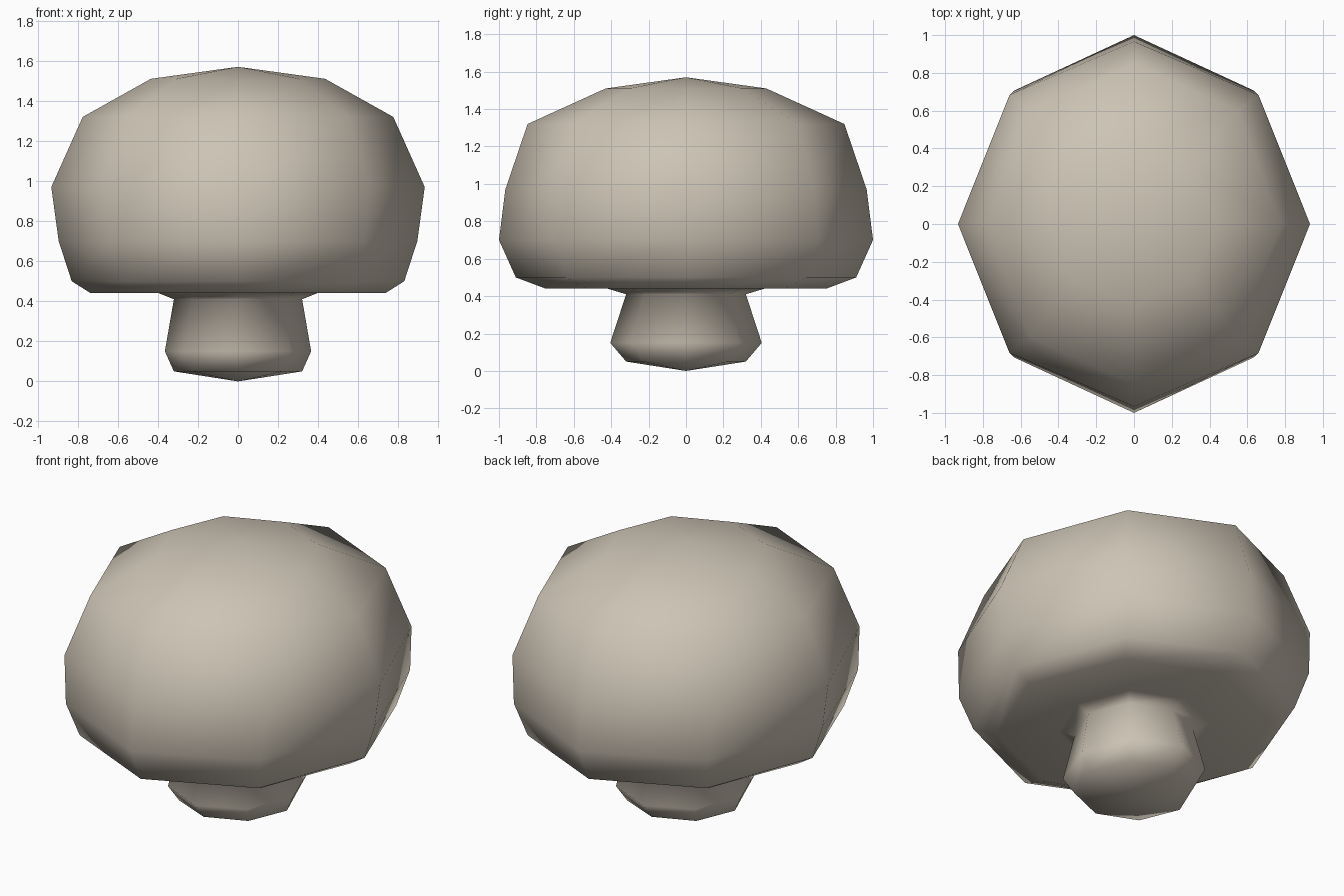
import bpy, bmesh, math

if "Cube" in bpy.data.objects:
    bpy.data.objects.remove(bpy.data.objects["Cube"])

# Shared colour
mat = bpy.data.materials.new("pale tan")
mat.diffuse_color = (0.61, 0.55, 0.46, 1)
mat.use_nodes = True
mat.node_tree.nodes["Principled BSDF"].inputs["Base Color"].default_value = mat.diffuse_color

SIDES = 8
# Rings from the foot to the crown: half-width x, half-depth y, height z
rings = [
    (0.32, 0.32, 0.05),    # stem foot
    (0.365, 0.405, 0.15),  # stem bulge
    (0.32, 0.32, 0.41),    # stem neck
    (0.395, 0.42, 0.44),   # flare into the cap
    (0.735, 0.75, 0.44),   # flat underside
    (0.83, 0.91, 0.50),    # cap rim
    (0.895, 1.00, 0.70),
    (0.932, 0.966, 0.97),  # widest part
    (0.775, 0.847, 1.32),
    (0.435, 0.43, 1.51),   # crown
]

bm = bmesh.new()
loops = []
for rx, ry, z in rings:
    loops.append([bm.verts.new((rx * math.cos(2 * math.pi * i / SIDES),
                                ry * math.sin(2 * math.pi * i / SIDES), z))
                  for i in range(SIDES)])
foot = bm.verts.new((0, 0, 0))
crown = bm.verts.new((0, 0, 1.57))

# Skin between the rings, then close both ends with fans
for a, b in zip(loops, loops[1:]):
    for i in range(SIDES):
        j = (i + 1) % SIDES
        bm.faces.new((a[i], a[j], b[j], b[i]))
for i in range(SIDES):
    j = (i + 1) % SIDES
    bm.faces.new((foot, loops[0][j], loops[0][i]))
    bm.faces.new((crown, loops[-1][i], loops[-1][j]))
bmesh.ops.recalc_face_normals(bm, faces=bm.faces)
for f in bm.faces:
    f.smooth = True

mesh = bpy.data.meshes.new("mushroom")
bm.to_mesh(mesh)
bm.free()
mesh.materials.append(mat)
obj = bpy.data.objects.new("mushroom", mesh)
bpy.context.collection.objects.link(obj)
